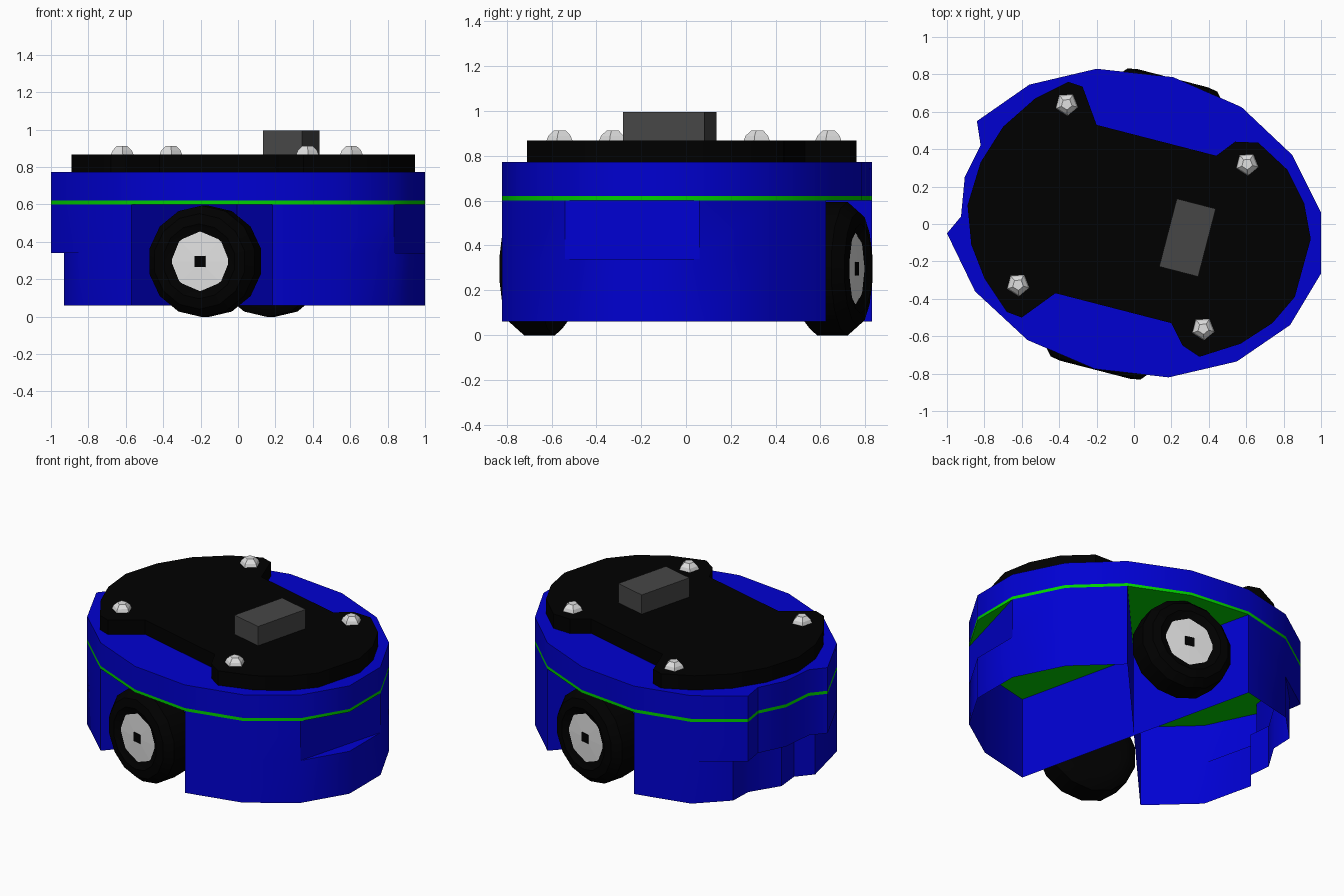
import bpy, bmesh
from math import radians, pi, cos, sin
from mathutils import Matrix, Vector

default = bpy.data.objects.get("Cube")
if default:
    bpy.data.objects.remove(default, do_unlink=True)

TURN = radians(-14.5)   # heading of the chassis about z


def material(name, r, g, b):
    mat = bpy.data.materials.new(name)
    mat.use_nodes = True
    mat.diffuse_color = (r, g, b, 1)
    mat.node_tree.nodes["Principled BSDF"].inputs["Base Color"].default_value = (r, g, b, 1)
    return mat


BLUE = material("body blue", 0, 0, .64)
GREEN = material("trim green", 0, .64, 0)
BLACK = material("matte black", 0, 0, 0)
GREY = material("sensor grey", .062, .062, .062)
SILVER = material("bare metal", .75, .75, .75)


def finish(name, bm, mat, smooth=None, recalc=True):
    """Turn a bmesh into a named, coloured object."""
    if recalc:
        bmesh.ops.recalc_face_normals(bm, faces=bm.faces)
    mesh = bpy.data.meshes.new(name)
    bm.to_mesh(mesh)
    bm.free()
    mesh.materials.append(mat)
    obj = bpy.data.objects.new(name, mesh)
    bpy.context.collection.objects.link(obj)
    if smooth:
        bpy.ops.object.select_all(action='DESELECT')
        obj.select_set(True)
        bpy.context.view_layer.objects.active = obj
        bpy.ops.object.shade_smooth_by_angle(angle=radians(smooth))
    return obj


def slab(name, outline, low, high, mat):
    """Extrude a closed plan outline between two heights."""
    bm = bmesh.new()
    face = bm.faces.new([bm.verts.new((x, y, low)) for x, y in outline])
    top = bmesh.ops.extrude_face_region(bm, geom=[face])["geom"]
    verts = [v for v in top if isinstance(v, bmesh.types.BMVert)]
    bmesh.ops.translate(bm, verts=verts, vec=(0, 0, high - low))
    return finish(name, bm, mat, smooth=35)


def wall(bm, outline, low, high):
    """Add open vertical walls along a closed path."""
    for a, b in zip(outline, outline[1:] + outline[:1]):
        bm.faces.new([bm.verts.new(p) for p in
                      ((*a, low), (*b, low), (*b, high), (*a, high))])


def lathe(name, profile, sides, mat, place, smooth=None):
    """Spin (radius, height) pairs about local z, cap both ends, then place the result."""
    bm = bmesh.new()
    rings = [[bm.verts.new((r * cos(2 * pi * i / sides), r * sin(2 * pi * i / sides), h))
              for i in range(sides)] for r, h in profile]
    for lower, upper in zip(rings, rings[1:]):
        for i in range(sides):
            j = (i + 1) % sides
            bm.faces.new((lower[i], lower[j], upper[j], upper[i]))
    bm.faces.new(rings[0][::-1])
    bm.faces.new(rings[-1])
    bm.transform(place)
    return finish(name, bm, mat, smooth)


# Plan outline pieces, running anticlockwise from the front wheel opening
front_left = [(.185, -.82), (.55, -.735), (.835, -.54)]
left_corner = [(1, -.265)]
back_left = [(1, .06), (.845, .37), (.575, .625)]
back_edge = [(.21, .785)]
back_right = [(-.2, .83), (-.56, .745)]
right_side = [(-.84, .55), (-.82, .42), (-.905, .25), (-.925, .04), (-1, -.05)]
right_inset = [(-.74, .565), (-.745, .415), (-.86, .23), (-.845, .08), (-.93, -.02)]
front_right = [(-.85, -.36), (-.57, -.62)]
front_edge = [(-.21, -.775)]

# Upper shell and trim stripe
rim = (front_left + left_corner + back_left + back_edge + back_right
       + right_side + front_right + front_edge)
slab("upper_shell", rim, .62, .773, BLUE)
slab("trim_stripe", rim, .6, .62, GREEN)

# Lower skirt: open shells on both sides, joined by crossing inner walls
BOTTOM, LEDGE, TOP = .06, .34, .6
skirt = bmesh.new()
right_rim = back_right + right_side + front_right
right_base = back_right + right_inset + front_right
wall(skirt, front_left + back_left + right_rim[::-1], LEDGE, TOP)
wall(skirt, front_left + left_corner + back_left + right_base[::-1], BOTTOM, LEDGE)

# Ledges where the skirt steps out on the left and in on the right
ledges = [front_left[-1:] + left_corner + back_left[:1]]
outer, inner = right_rim[1:-1], right_base[1:-1]
for i in range(len(outer) - 1):
    corners = [outer[i], outer[i + 1], inner[i + 1], inner[i]]
    ledges.append(list(dict.fromkeys(corners)))
for ledge in ledges:
    skirt.faces.new([skirt.verts.new((x, y, LEDGE)) for x, y in ledge])
bmesh.ops.remove_doubles(skirt, verts=skirt.verts, dist=.0005)
finish("lower_skirt", skirt, BLUE, smooth=35, recalc=False)

# Top plate with four rounded ears
plate = [(-.2, .53), (-.275, .735), (-.35, .76), (-.53, .67), (-.7, .52), (-.82, .33),
         (-.89, .1), (-.87, -.11), (-.8, -.29), (-.68, -.47), (-.6, -.5), (-.42, -.37),
         (.2, -.53), (.26, -.65), (.35, -.71), (.57, -.64), (.74, -.53), (.86, -.39),
         (.945, -.08), (.91, .11), (.82, .29), (.665, .435), (.54, .44), (.44, .365)]
slab("top_plate", plate, .773, .868, BLACK)

# Sensor block
sensor = bmesh.new()
bmesh.ops.create_cube(sensor, size=1, matrix=Matrix.Translation((.286, -.073, .93))
                      @ Matrix.Rotation(TURN, 4, 'Z') @ Matrix.Diagonal((.215, .375, .13, 1)))
finish("sensor_block", sensor, GREY)

# Dome bolts on the plate ears
bolts = [(-.36, .64), (.605, .32), (-.62, -.325), (.37, -.56)]
for n, (x, y) in enumerate(bolts):
    place = Matrix.Translation((x, y, .865)) @ Matrix.Rotation(TURN, 4, 'Z')
    lathe(f"bolt_{n + 1}", [(.064, 0), (.054, .024), (.03, .047)], 5, SILVER, place)

# Wheels: tyre, hub and square axle end, on opposite sides
for name, side in (("front", -1), ("back", 1)):
    axis = Vector((-sin(TURN), cos(TURN), 0)) * side
    place = (Matrix.Translation((.178 * side, .663 * side, .296))
             @ axis.to_track_quat('Z', 'Y').to_matrix().to_4x4())
    tyre = [(.2, -.12), (.255, -.115), (.298, -.08), (.298, .06),
            (.255, .11), (.2, .12), (.155, .095)]
    lathe(name + "_tyre", tyre, 14, BLACK, place @ Matrix.Rotation(pi / 14, 4, 'Z'), smooth=35)
    lathe(name + "_hub", [(.16, .097), (.04, .101)], 8, SILVER, place)
    lathe(name + "_axle_end", [(.042, .098), (.042, .104)], 4, BLACK,
          place @ Matrix.Rotation(pi / 4, 4, 'Z'))
